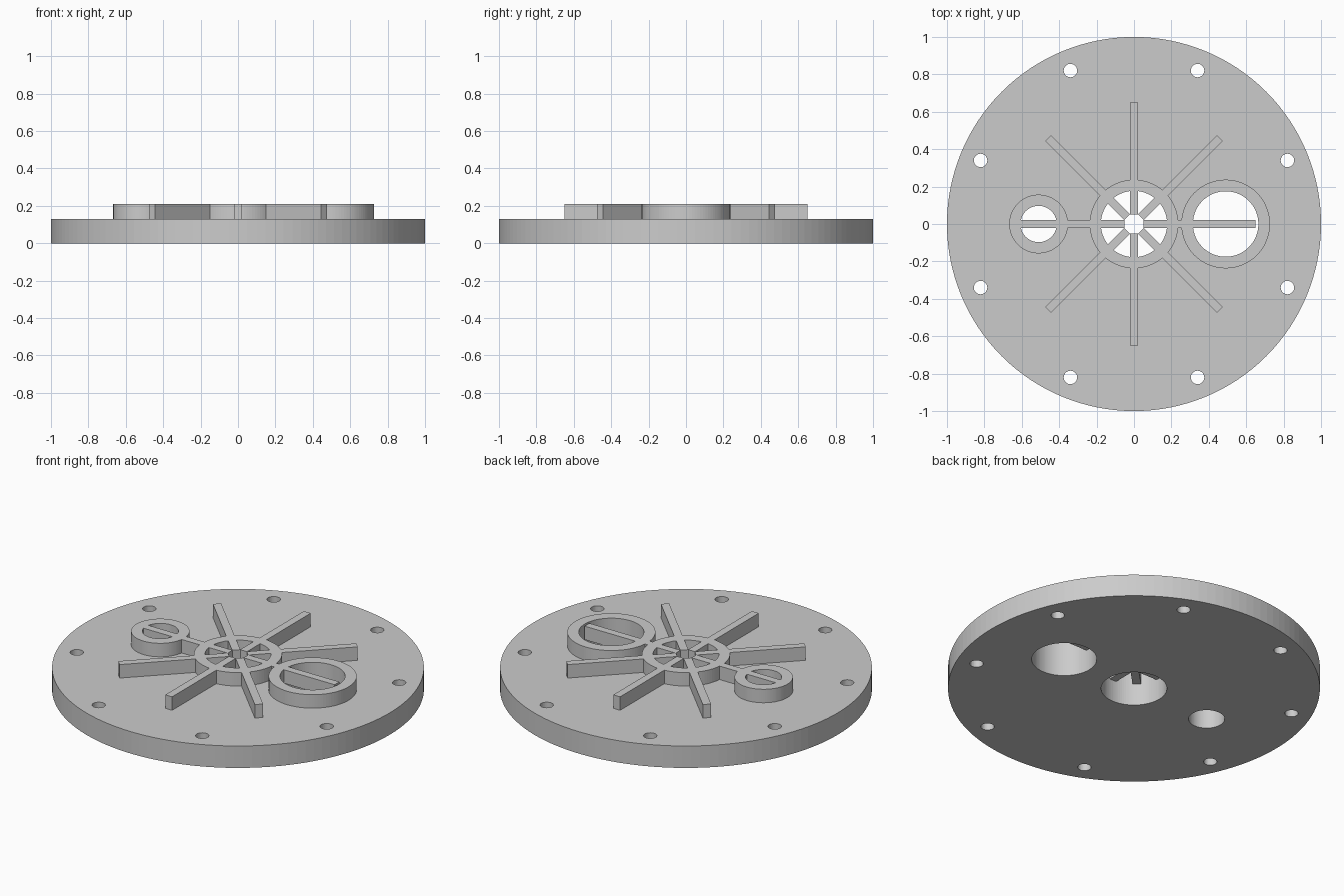
import bpy
import bmesh
from math import pi, cos, sin
from mathutils import Matrix

if "Cube" in bpy.data.objects:
    bpy.data.objects.remove(bpy.data.objects["Cube"], do_unlink=True)

PLATE_TOP, RIB_TOP = 0.13, 0.21
RIB_LENGTH, RIB_WIDTH = 1.30, 0.045
# ports: centre x, bore radius, collar radius
PORTS = [(0.0, 0.177, 0.237), (0.49, 0.175, 0.237), (-0.51, 0.097, 0.157)]

grey = bpy.data.materials.new("plain grey")
grey.use_nodes = True
grey.diffuse_color = (0.6, 0.6, 0.6, 1)
grey.node_tree.nodes["Principled BSDF"].inputs["Base Color"].default_value = (0.6, 0.6, 0.6, 1)


def make_object(name, bm):
    mesh = bpy.data.meshes.new(name)
    bm.to_mesh(mesh)
    bm.free()
    mesh.materials.append(grey)
    obj = bpy.data.objects.new(name, mesh)
    bpy.context.collection.objects.link(obj)
    return obj


def cylinder(name, x, y, radius, z0, z1, sides=96, turn=0.0):
    bm = bmesh.new()
    place = Matrix.Translation((x, y, (z0 + z1) / 2)) @ Matrix.Rotation(turn, 4, 'Z')
    bmesh.ops.create_cone(bm, cap_ends=True, segments=sides, radius1=radius,
                          radius2=radius, depth=z1 - z0, matrix=place)
    return make_object(name, bm)


def bar(name, angle):
    bm = bmesh.new()
    place = (Matrix.Translation((0, 0, (PLATE_TOP + RIB_TOP) / 2))
             @ Matrix.Rotation(angle, 4, 'Z')
             @ Matrix.Diagonal((RIB_LENGTH, RIB_WIDTH, RIB_TOP - PLATE_TOP, 1)))
    bmesh.ops.create_cube(bm, size=1, matrix=place)
    return make_object(name, bm)


def combine(target, tool, operation):
    """Apply a boolean to the target and remove the tool object."""
    mod = target.modifiers.new("combine", 'BOOLEAN')
    mod.operation, mod.solver, mod.object = operation, 'EXACT', tool
    bpy.context.view_layer.update()
    graph = bpy.context.evaluated_depsgraph_get()
    mesh = bpy.data.meshes.new_from_object(target.evaluated_get(graph))
    target.modifiers.clear()
    target.data = mesh
    bpy.data.objects.remove(tool, do_unlink=True)


def bore(target, x, y, radius, **options):
    combine(target, cylinder("bore", x, y, radius, -0.1, 0.4, **options), 'DIFFERENCE')


# Round base plate with three ports and a ring of bolt holes
plate = cylinder("base_plate", 0, 0, 1.0, 0, PLATE_TOP, sides=128)
for x, inner, outer in PORTS:
    bore(plate, x, 0, inner)
for i in range(8):
    angle = pi / 8 + i * pi / 4
    bore(plate, 0.888 * cos(angle), 0.888 * sin(angle), 0.036, sides=32)

# Raised collars around the ports, joined with the crossing ribs
ribs = None
for x, inner, outer in PORTS:
    collar = cylinder("raised_ribs", x, 0, outer, PLATE_TOP, RIB_TOP)
    bore(collar, x, 0, inner)
    if ribs is None:
        ribs = collar
    else:
        combine(ribs, collar, 'UNION')
for i in range(4):
    combine(ribs, bar("rib", i * pi / 4), 'UNION')

# Octagonal opening where the ribs meet
bore(ribs, 0, 0, 0.056, sides=8, turn=pi / 8)
ribs.name = "raised_ribs"
